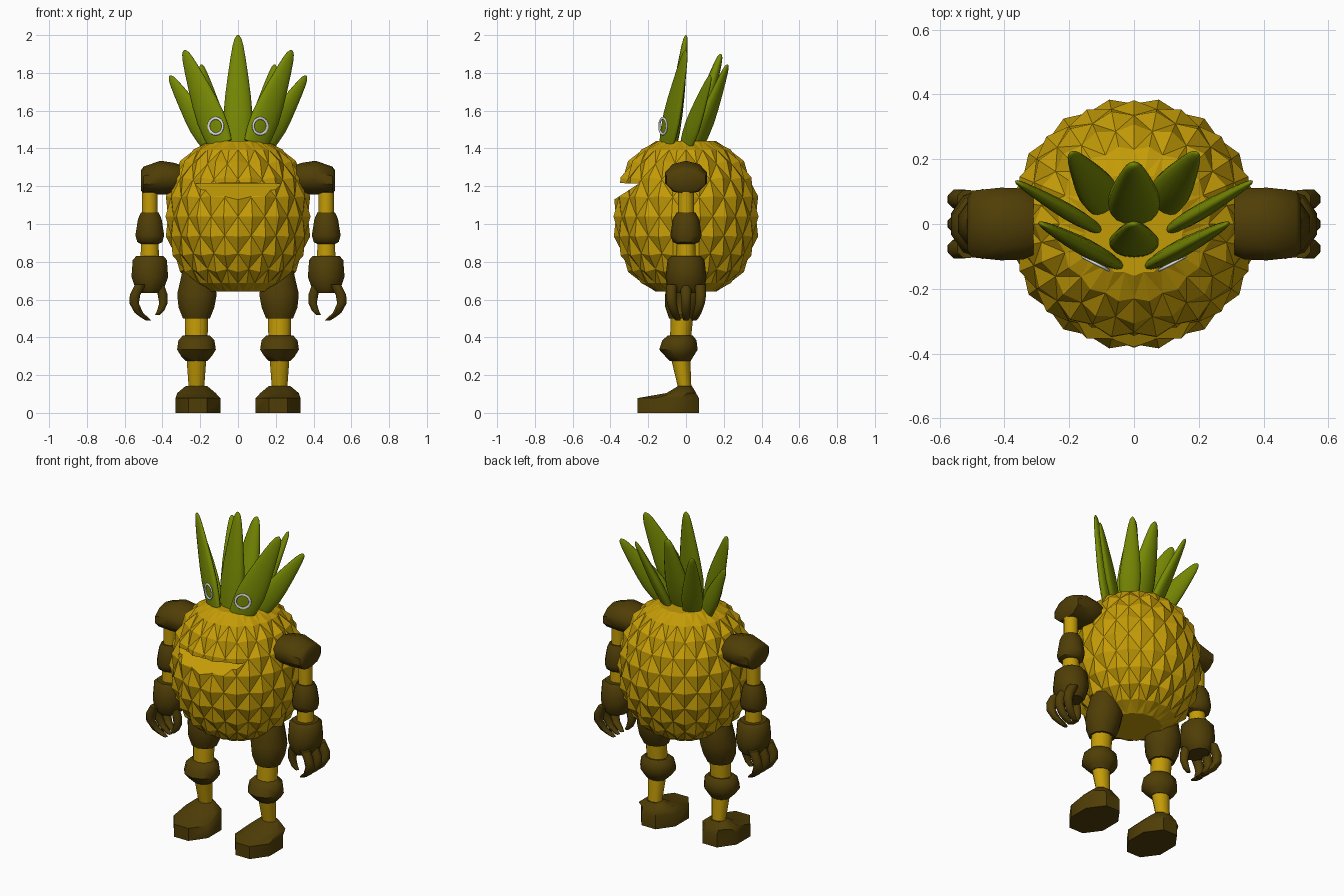
import bpy, bmesh, math
from mathutils import Vector as V

if "Cube" in bpy.data.objects:
    bpy.data.objects.remove(bpy.data.objects["Cube"])


def material(name, rgb):
    m = bpy.data.materials.new(name)
    m.diffuse_color = (*rgb, 1)
    m.use_nodes = True
    m.node_tree.nodes["Principled BSDF"].inputs["Base Color"].default_value = m.diffuse_color
    return m


YELLOW = material("rind yellow", (0.55, 0.33, 0.002))
BROWN = material("bark brown", (0.08, 0.048, 0.002))
GREEN = material("leaf green", (0.185, 0.25, 0.001))
WHITE = material("eye white", (0.8, 0.8, 0.85))
X, Y, Z = V((1, 0, 0)), V((0, 1, 0)), V((0, 0, 1))


def finish(name, bm, mat, angle=None):
    bmesh.ops.recalc_face_normals(bm, faces=bm.faces)
    me = bpy.data.meshes.new(name)
    bm.to_mesh(me)
    bm.free()
    me.materials.append(mat)
    ob = bpy.data.objects.new(name, me)
    bpy.context.collection.objects.link(ob)
    bpy.ops.object.select_all(action='DESELECT')
    ob.select_set(True)
    bpy.context.view_layer.objects.active = ob
    if angle:
        bpy.ops.object.shade_smooth_by_angle(angle=math.radians(angle))
    return ob


def loft(name, sections, mat, u=X, v=Y, n=10, angle=45):
    """Skin elliptical sections given as (centre, radius along u, radius along v)."""
    bm = bmesh.new()
    rings = []
    for c, ru, rv in sections:
        ring = []
        for k in range(n):
            a = 2 * math.pi * (k + 0.5) / n
            ring.append(bm.verts.new(V(c) + u * ru * math.cos(a) + v * rv * math.sin(a)))
        rings.append(ring)
    for a, b in zip(rings, rings[1:]):
        for k in range(n):
            bm.faces.new((a[k], a[(k + 1) % n], b[(k + 1) % n], b[k]))
    bm.faces.new(rings[0])
    bm.faces.new(rings[-1])
    return finish(name, bm, mat, angle)


def limb(name, profile, mat, n=10):
    """Vertical part from (x, y, z, radius x, radius y) rows."""
    return loft(name, [((x, y, z), rx, ry) for x, y, z, rx, ry in profile], mat, n=n)


# Body: a diamond lattice where every other point of each ring is a raised peak
bm = bmesh.new()
N = 32
rows = []
for j in range(-5, 6):
    lat = math.radians(14.3 * j)
    row = []
    for k in range(N):
        f = 1.027 if (j + k) % 2 else 0.973
        r = 0.381 * math.cos(lat) ** 0.78 * f
        a = 2 * math.pi * k / N
        z = 1.04 + 0.42 * math.sin(lat) * (f if abs(j) < 4 else 1.0)
        row.append(bm.verts.new((r * math.cos(a), r * math.sin(a), z)))
    rows.append(row)
for i in range(10):
    for k in range(N):
        a, b = rows[i][k], rows[i][(k + 1) % N]
        d, c = rows[i + 1][k], rows[i + 1][(k + 1) % N]
        if (i - 5 + k) % 2:
            bm.faces.new((a, b, d))
            bm.faces.new((b, c, d))
        else:
            bm.faces.new((a, b, c))
            bm.faces.new((a, c, d))
bm.faces.new(rows[0])
bm.faces.new(rows[-1])
body = finish("body", bm, YELLOW)

# Mouth: wedge cut out of the front of the body
bm = bmesh.new()
ends = [[bm.verts.new((x, y, z)) for y, z in ((-0.25, 1.214), (-0.6, 1.222), (-0.6, 0.985))]
        for x in (-0.5, 0.5)]
for k in range(3):
    m = (k + 1) % 3
    bm.faces.new((ends[0][k], ends[0][m], ends[1][m], ends[1][k]))
bm.faces.new(ends[0])
bm.faces.new(ends[1])
cutter = finish("mouth_cutter", bm, YELLOW)
cutter.hide_render = True
mod = body.modifiers.new("mouth", 'BOOLEAN')
mod.operation = 'DIFFERENCE'
mod.solver = 'EXACT'
mod.object = cutter
bpy.context.view_layer.objects.active = body
bpy.ops.object.modifier_apply(modifier=mod.name)
bpy.data.objects.remove(cutter)


# Leaves: flattened blades with a rounded tip
def leaf(name, base, tip, w, t, normal):
    base, tip, nrm = V(base), V(tip), V(normal).normalized()
    d = (tip - base).normalized()
    u = d.cross(nrm).normalized()
    v = u.cross(d)
    shape = ((0, .82, .8), (.12, .95, .95), (.28, 1, 1), (.45, .89, .93), (.62, .72, .78),
             (.78, .54, .62), (.9, .38, .46), (.965, .25, .32), (.99, .13, .18), (1, .04, .06))
    loft(name, [(base.lerp(tip, s), w * a, t * b) for s, a, b in shape], GREEN, u, v, 14, 75)


leaf("leaf_front", (0, -0.075, 1.42), (0, 0.0, 2.0), 0.078, 0.036, (0, -1, 0))
leaf("leaf_back", (0, 0.03, 1.42), (0, 0.185, 1.9), 0.082, 0.043, (0, -1, 0))

for s, side in ((1, "right"), (-1, "left")):
    leaf("leaf_eye_" + side, (s * .09, -.105, 1.42), (s * .285, 0, 1.92), .084, .028, (s * .46, -.89, 0))
    leaf("leaf_side_" + side, (s * .14, .0, 1.42), (s * .362, .13, 1.785), .066, .025, (s * .5, -.86, 0))
    leaf("leaf_rear_" + side, (s * .085, .06, 1.42), (s * .195, .22, 1.845), .062, .03, (s * .6, .8, 0))

    # Eye ring lying on the leaf
    n = V((s * .46, -.89, 0)).normalized()
    bpy.ops.mesh.primitive_torus_add(major_segments=28, minor_segments=8, major_radius=.042,
                                     minor_radius=.0075, location=(s * .118, -.122, 1.518),
                                     rotation=n.to_track_quat('Z', 'Y').to_euler())
    eye = bpy.context.object
    eye.name = "eye_ring_" + side
    eye.scale.z = .65
    eye.data.materials.append(WHITE)
    bpy.ops.object.shade_smooth()

    # Arm
    loft("shoulder_" + side, [((s * .31, 0, 1.24), .1, .075), ((s * .34, 0, 1.242), .115, .082),
                              ((s * .41, 0, 1.245), .118, .09), ((s * .5, 0, 1.232), .108, .072),
                              ((s * .513, 0, 1.23), .085, .055)], BROWN, Y, Z, 10)
    ax = s * .467
    limb("upper_arm_" + side, [(ax, 0, 1.2, .042, .042), (ax, 0, 1.03, .042, .042)], YELLOW)
    limb("elbow_" + side, [(ax, 0, 1.06, .05, .05), (ax, 0, 1.025, .066, .07), (ax, 0, .94, .08, .083),
                           (ax, 0, .905, .07, .07), (ax, 0, .895, .05, .05)], BROWN)
    limb("forearm_" + side, [(ax, 0, .92, .048, .048), (ax, 0, .8, .052, .052)], YELLOW)
    limb("hand_" + side, [(ax, 0, .83, .075, .08), (ax, 0, .81, .095, .098), (ax, 0, .72, .102, .108),
                          (ax, 0, .66, .08, .1), (ax, 0, .635, .06, .08)], BROWN)

    # Curled fingers and thumb
    def digit(name, y, path):
        loft(name, [((s * x, y * q, z), w, w) for x, z, w, q in path], BROWN, Y, X, 8, 50)

    for i, y in enumerate((-.075, 0, .075)):
        digit(f"finger_{i}_{side}", y, ((.515, .68, .032, 1), (.545, .625, .03, 1.05),
              (.55, .58, .027, 1), (.525, .53, .024, .8), (.495, .505, .021, .65), (.472, .488, .014, .55)))
    digit("thumb_" + side, -.03, ((.42, .68, .03, 1), (.4, .63, .028, 1), (.395, .58, .024, 1),
                                  (.41, .54, .02, 1), (.428, .518, .013, 1)))

    # Leg
    lx = s * .22
    limb("thigh_" + side, [(lx, 0, .8, .07, .07), (lx, 0, .72, .085, .09), (s * .217, -.005, .63, .11, .105),
                           (lx, -.015, .56, .1, .095), (lx, -.02, .5, .075, .07)], BROWN)
    limb("upper_leg_" + side, [(lx, -.02, .53, .065, .06), (lx, -.03, .38, .062, .055)], YELLOW)
    limb("knee_" + side, [(lx, -.03, .41, .075, .065), (lx, -.035, .385, .1, .09), (lx, -.04, .335, .108, .102),
                          (lx, -.035, .3, .085, .075), (lx, -.03, .275, .06, .055)], BROWN)
    limb("shin_" + side, [(lx, -.03, .3, .056, .052), (lx, -.005, .12, .042, .034)], YELLOW)
    limb("foot_" + side, [(lx - s * .008, -.095, 0, .128, .176), (lx - s * .008, -.095, .078, .128, .176),
                          (lx, -.025, .105, .11, .085), (lx, -.005, .142, .062, .04)], BROWN, 8)
